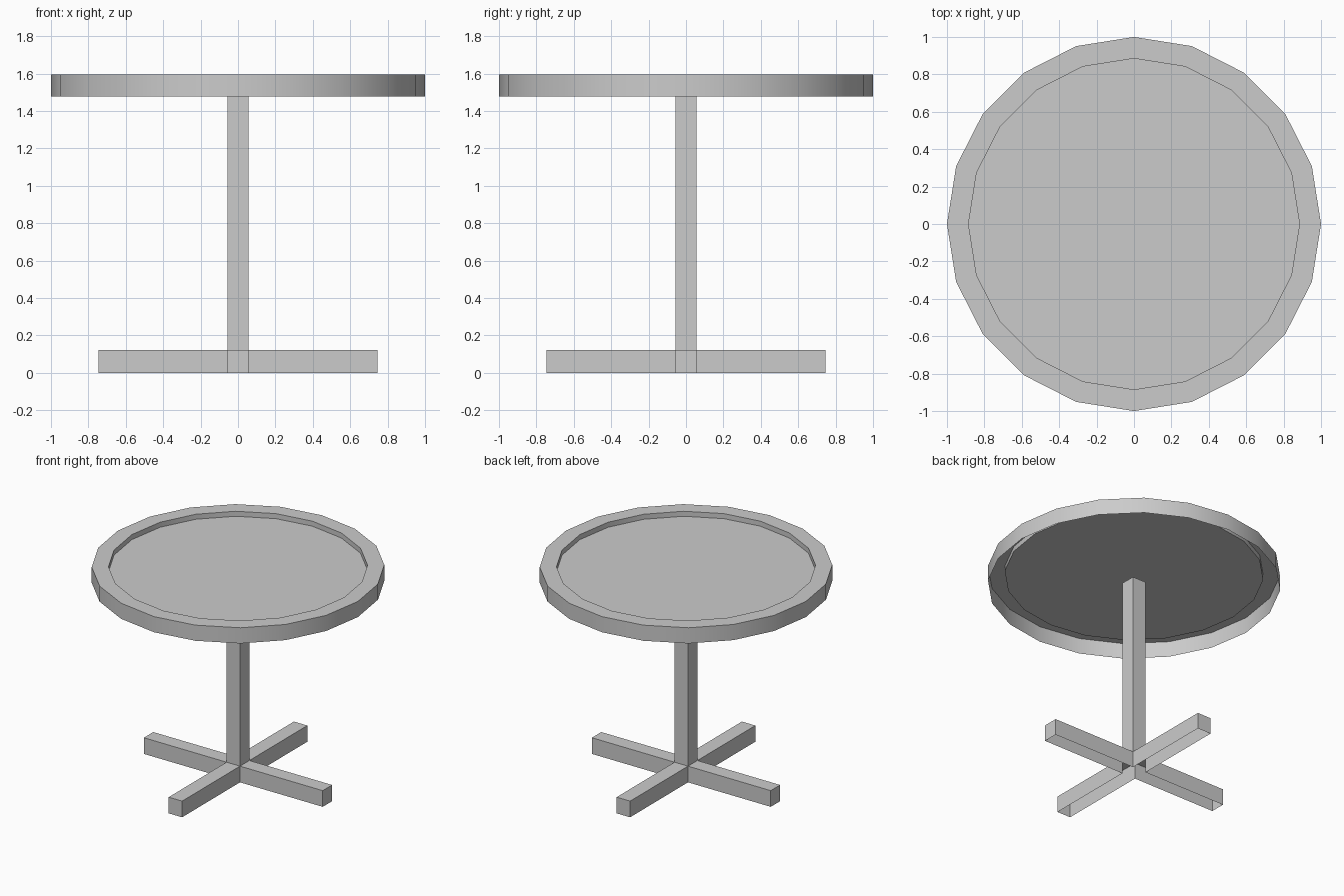
import bpy, bmesh, math

if "Cube" in bpy.data.objects:
    bpy.data.objects.remove(bpy.data.objects["Cube"])

SIDES = 20
POST = 0.056      # half width of post and feet
REACH = 0.746     # foot length from the centre
FOOT_H = 0.122
POST_TOP = 1.50


def finish(bm, name):
    bmesh.ops.remove_doubles(bm, verts=bm.verts, dist=1e-5)
    me = bpy.data.meshes.new(name)
    bm.to_mesh(me)
    bm.free()
    ob = bpy.data.objects.new(name, me)
    bpy.context.collection.objects.link(ob)
    return ob


# Tabletop: outer wall, flat rim, inner step and recessed panel, open underneath
bm = bmesh.new()
rings = []
for r, z in [(1.0, 1.477), (1.0, 1.595), (0.885, 1.595), (0.885, 1.557)]:
    rings.append([bm.verts.new((r * math.cos(a), r * math.sin(a), z))
                  for a in (2 * math.pi * i / SIDES for i in range(SIDES))])
for low, high in zip(rings, rings[1:]):
    for i in range(SIDES):
        j = (i + 1) % SIDES
        bm.faces.new((low[i], low[j], high[j], high[i]))
bm.faces.new(rings[-1])
top = finish(bm, "tabletop")
bpy.context.view_layer.objects.active = top
top.select_set(True)
bpy.ops.object.shade_smooth_by_angle(angle=math.radians(30))
top.select_set(False)

# Post: square column rising from the cross foot, closed at the top
bm = bmesh.new()
corners = [(-POST, -POST), (POST, -POST), (POST, POST), (-POST, POST)]
low = [bm.verts.new((x, y, FOOT_H)) for x, y in corners]
high = [bm.verts.new((x, y, POST_TOP)) for x, y in corners]
for i in range(4):
    j = (i + 1) % 4
    bm.faces.new((low[i], low[j], high[j], high[i]))
bm.faces.new(high)
finish(bm, "post")

# Cross foot: four arms open at the bottom, turned around the centre
bm = bmesh.new()
for k in range(4):
    c, s = round(math.cos(k * math.pi / 2)), round(math.sin(k * math.pi / 2))

    def vert(x, y, z):
        return bm.verts.new((x * c - y * s, x * s + y * c, z))

    path = [(POST, -POST), (REACH, -POST), (REACH, POST), (POST, POST)]
    b = [vert(x, y, 0) for x, y in path]
    t = [vert(x, y, FOOT_H) for x, y in path]
    for i in range(3):
        bm.faces.new((b[i], b[i + 1], t[i + 1], t[i]))
    bm.faces.new(t)
finish(bm, "cross_foot")
